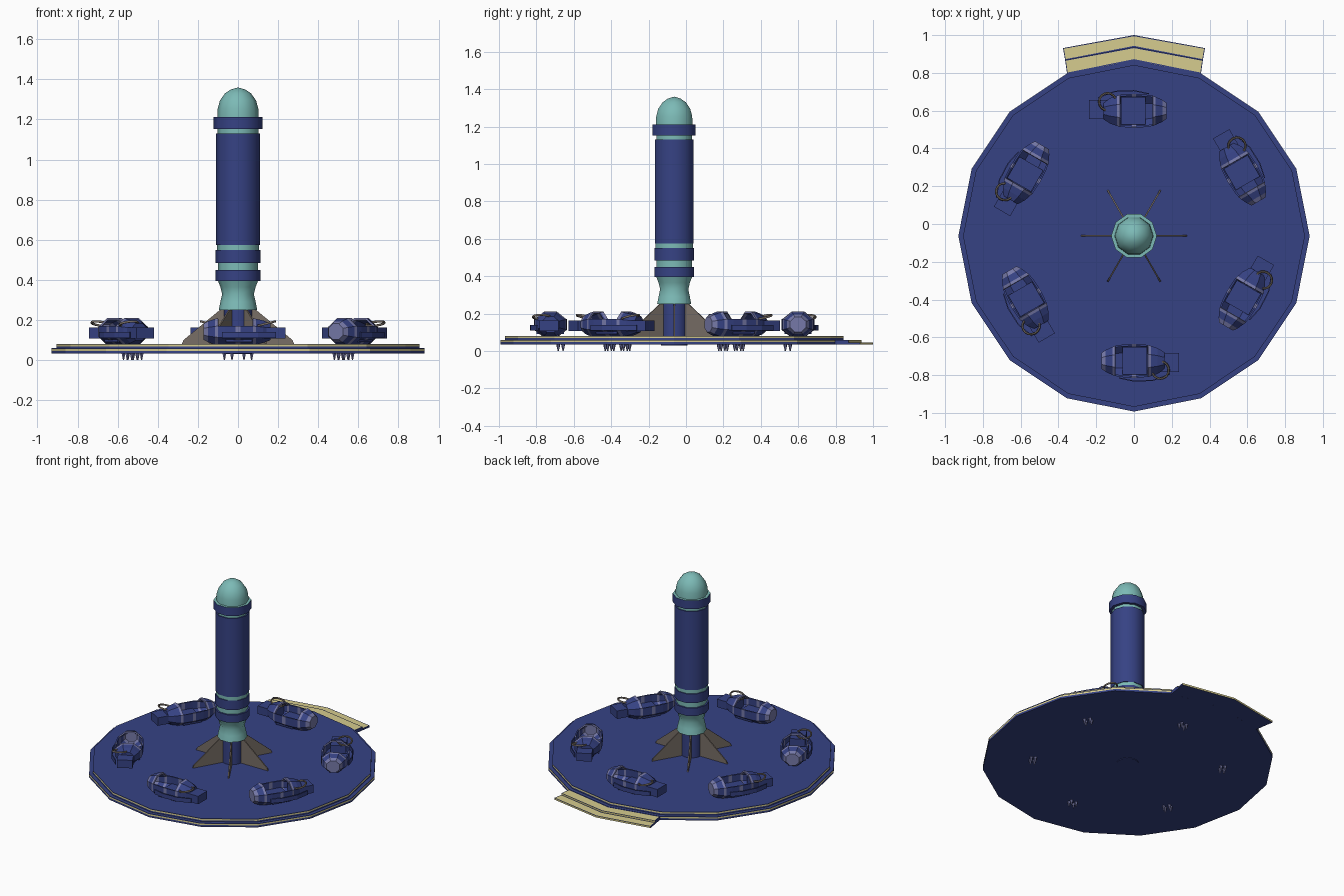
import bpy, bmesh, math
from mathutils import Matrix, Vector

if "Cube" in bpy.data.objects:
    bpy.data.objects.remove(bpy.data.objects["Cube"])

CENTRE = (0, -0.063, 0)   # tower axis


def material(name, r, g, b):
    m = bpy.data.materials.new(name)
    lin = [((c / 255 + 0.055) / 1.055) ** 2.4 for c in (r, g, b)]
    m.diffuse_color = (*lin, 1)
    m.use_nodes = True
    m.node_tree.nodes["Principled BSDF"].inputs["Base Color"].default_value = m.diffuse_color
    return m


BLUE, TEAL, YELLOW, BROWN, LILAC = range(5)
MATS = [material("navy blue", 54, 66, 132), material("teal", 124, 186, 182),
        material("pale yellow", 214, 204, 142), material("grey brown", 120, 110, 102),
        material("lilac grey", 118, 121, 168)]


def finish(name, bm, smooth=None, normals=True):
    if normals:
        bmesh.ops.recalc_face_normals(bm, faces=bm.faces)
    me = bpy.data.meshes.new(name)
    bm.to_mesh(me)
    bm.free()
    for m in MATS:
        me.materials.append(m)
    ob = bpy.data.objects.new(name, me)
    bpy.context.collection.objects.link(ob)
    ob.location = CENTRE
    if smooth:
        bpy.ops.object.select_all(action='DESELECT')
        ob.select_set(True)
        bpy.context.view_layer.objects.active = ob
        bpy.ops.object.shade_smooth_by_angle(angle=math.radians(smooth))
    return ob


def lathe(name, rows, n, smooth=None):
    """rows: (radius, height, colour of the band leading to this row)"""
    bm = bmesh.new()
    prev = None
    for r, z, col in rows:
        if r == 0:
            ring = [bm.verts.new((0, 0, z))] * n
        else:
            ring = [bm.verts.new((r * math.cos(math.tau * i / n),
                                  r * math.sin(math.tau * i / n), z)) for i in range(n)]
        if prev:
            for i in range(n):
                j = (i + 1) % n
                vs = list(dict.fromkeys((prev[i], prev[j], ring[j], ring[i])))
                bm.faces.new(vs).material_index = col
        prev = ring
    return finish(name, bm, smooth)


def prism(name, pts, depth, col, matrix=Matrix()):
    """Extrude a flat outline along its z axis."""
    bm = bmesh.new()
    f = bm.faces.new([bm.verts.new((*p, -depth / 2)) for p in pts])
    top = bmesh.ops.extrude_face_region(bm, geom=[f])
    bmesh.ops.translate(bm, vec=(0, 0, depth),
                        verts=[v for v in top['geom'] if isinstance(v, bmesh.types.BMVert)])
    for f in bm.faces:
        f.material_index = col
    bmesh.ops.transform(bm, matrix=matrix, verts=bm.verts)
    return finish(name, bm)


def box(name, lo, hi, col):
    pts = [(lo[0], lo[1]), (hi[0], lo[1]), (hi[0], hi[1]), (lo[0], hi[1])]
    return prism(name, pts, hi[2] - lo[2], col, Matrix.Translation((0, 0, (lo[2] + hi[2]) / 2)))


def ring_of_six(parts):
    for ob in parts:
        for k in range(1, 6):
            c = ob.copy()
            c.rotation_euler.z = k * math.pi / 3
            bpy.context.collection.objects.link(c)


# Two-tier platform with yellow rim stripes
lathe("platform", [(0, .034, 0), (.93, .034, BLUE), (.93, .047, BLUE), (.93, .056, YELLOW),
                   (.93, .06, BLUE), (.905, .06, BLUE), (.905, .069, BLUE),
                   (.905, .078, YELLOW), (.905, .081, BLUE), (0, .081, BLUE)], 16)

# Entry steps at the back
def step(name, r0, r1, top, half0, half1):
    bm = bmesh.new()
    def point(r, s, half):
        a = math.radians(90 + s * half)
        return r * math.cos(a), r * math.sin(a)
    pts = [point(r0, s, half0) for s in (-1, 0, 1)] + [point(r1, s, half1) for s in (1, 0, -1)]
    lo = [bm.verts.new((*p, .034)) for p in pts]
    hi = [bm.verts.new((*p, top)) for p in pts]
    for ids in ((0, 1, 4, 5), (1, 2, 3, 4)):
        bm.faces.new([lo[i] for i in ids])
        bm.faces.new([hi[i] for i in ids])
    for i in range(6):
        j = (i + 1) % 6
        bm.faces.new((lo[i], lo[j], hi[j], hi[i]))
    bmesh.ops.recalc_face_normals(bm, faces=bm.faces)
    treads = [f for f in bm.faces if f.normal.z > .9]
    bmesh.ops.inset_region(bm, faces=treads, thickness=.006)
    for f in treads:
        f.material_index = YELLOW
    for f in bm.faces:
        if abs(f.normal.z) < .1 and f.normal.y > .5:
            f.material_index = YELLOW
    finish(name, bm)


step("upper_step", .93, 1.0, .058, 22.4, 21.4)
step("lower_step", 1.0, 1.063, .046, 21.4, 20.7)

# Rocket tower
lathe("rocket_column", [(0, .03, 0), (.07, .03, BLUE), (.07, .255, BLUE), (0, .255, BLUE)], 16, 30)
lathe("rocket_body", [
    (0, .25, 0), (.096, .25, TEAL), (.088, .29, TEAL), (.079, .33, TEAL), (.088, .365, TEAL),
    (.1, .395, TEAL), (.111, .395, BLUE), (.111, .45, BLUE), (.1, .45, BLUE), (.1, .485, TEAL),
    (.111, .485, BLUE), (.111, .55, BLUE), (.105, .55, BLUE), (.105, .575, TEAL),
    (.109, .575, BLUE), (.109, 1.13, BLUE), (.101, 1.13, BLUE), (.101, 1.152, TEAL),
    (.121, 1.152, BLUE), (.121, 1.212, BLUE), (.103, 1.212, TEAL), (.101, 1.255, TEAL),
    (.09, 1.295, TEAL), (.065, 1.33, TEAL), (.035, 1.35, TEAL), (0, 1.36, TEAL)], 10, 40)

# Six thin fins
upright = Matrix.Rotation(math.pi / 2, 4, 'X')
ring_of_six([prism("fin", [(.05, .08), (.28, .08), (.272, .1), (.085, .255), (.05, .255)],
                   .008, BROWN, upright)])


# Ride car: eight-sided open hull, built along x
def hull():
    n, cy, cz = 8, -.662, .142
    # (x, half width, half height, colour of the band leading to this station)
    stations = [(-.172, .042, .04, 0), (-.15, .058, .052, LILAC), (-.115, .074, .064, BLUE),
                (-.1, .08, .068, LILAC), (-.065, .086, .07, BLUE), (-.012, .089, .068, BLUE),
                (.012, .089, .068, LILAC), (.075, .085, .068, BLUE), (.09, .08, .064, LILAC),
                (.125, .068, .056, BLUE), (.162, .045, .042, BLUE)]
    bm = bmesh.new()
    cut, prev = [], None
    for k, (x, w, h, col) in enumerate(stations):
        ang = [math.tau * (i + .5) / n for i in range(n)]
        ring = [bm.verts.new((x, cy + w * math.cos(a) / .924, cz + h * math.sin(a) / .924))
                for a in ang]
        if prev:
            for i in range(n):
                j = (i + 1) % n
                f = bm.faces.new((prev[i], prev[j], ring[j], ring[i]))
                f.material_index = col
                if 4 <= k <= 7 and i in (0, 1, 2):
                    cut.append(f)
        else:
            bm.faces.new(ring).material_index = LILAC
        prev = ring
    bm.faces.new(prev)
    bmesh.ops.recalc_face_normals(bm, faces=bm.faces)
    bmesh.ops.delete(bm, geom=cut, context='FACES')
    ob = finish("car_hull", bm, normals=False)
    mod = ob.modifiers.new("wall", 'SOLIDIFY')
    mod.thickness, mod.offset = .01, -1
    return ob


def handle_ring():
    bm = bmesh.new()
    n, m, R, r = 16, 6, .046, .006
    v = [[bm.verts.new(((R + r * math.cos(b)) * math.cos(a), (R + r * math.cos(b)) * math.sin(a),
                        r * math.sin(b))) for b in (math.tau * j / m for j in range(m))]
         for a in (math.tau * i / n for i in range(n))]
    for i in range(n):
        for j in range(m):
            f = bm.faces.new((v[i][j], v[(i + 1) % n][j],
                              v[(i + 1) % n][(j + 1) % m], v[i][(j + 1) % m]))
            f.material_index = BROWN
    place = Matrix.Translation((.14, -.71, .182)) @ Matrix.Rotation(math.radians(-14), 4, 'Y')
    bmesh.ops.transform(bm, matrix=place, verts=bm.verts)
    return finish("handle_ring", bm, 60)


def spikes():
    bm = bmesh.new()
    for x in (-.068, -.03):
        for y in (-.62, -.594):
            bmesh.ops.create_cone(bm, segments=6, radius1=.003, radius2=.011, depth=.036,
                                  cap_ends=True, matrix=Matrix.Translation((x, y, .018)))
    for f in bm.faces:
        f.material_index = LILAC
    return finish("anchor_spikes", bm)


rail = [(-.08, -.755), (.0, -.772), (.1, -.768), (.19, -.735)]
rail += [(x, y + .006) for x, y in reversed(rail)]

ring_of_six([
    hull(), handle_ring(), spikes(),
    box("car_tail", (.1, -.72, .108), (.237, -.62, .164), BLUE),
    box("car_seat", (-.06, -.735, .09), (.07, -.589, .125), BLUE),
    box("car_base", (-.1, -.7, .078), (.1, -.62, .09), BLUE),
    prism("car_side_rail", rail, .03, BLUE, Matrix.Translation((0, 0, .125))),
])
